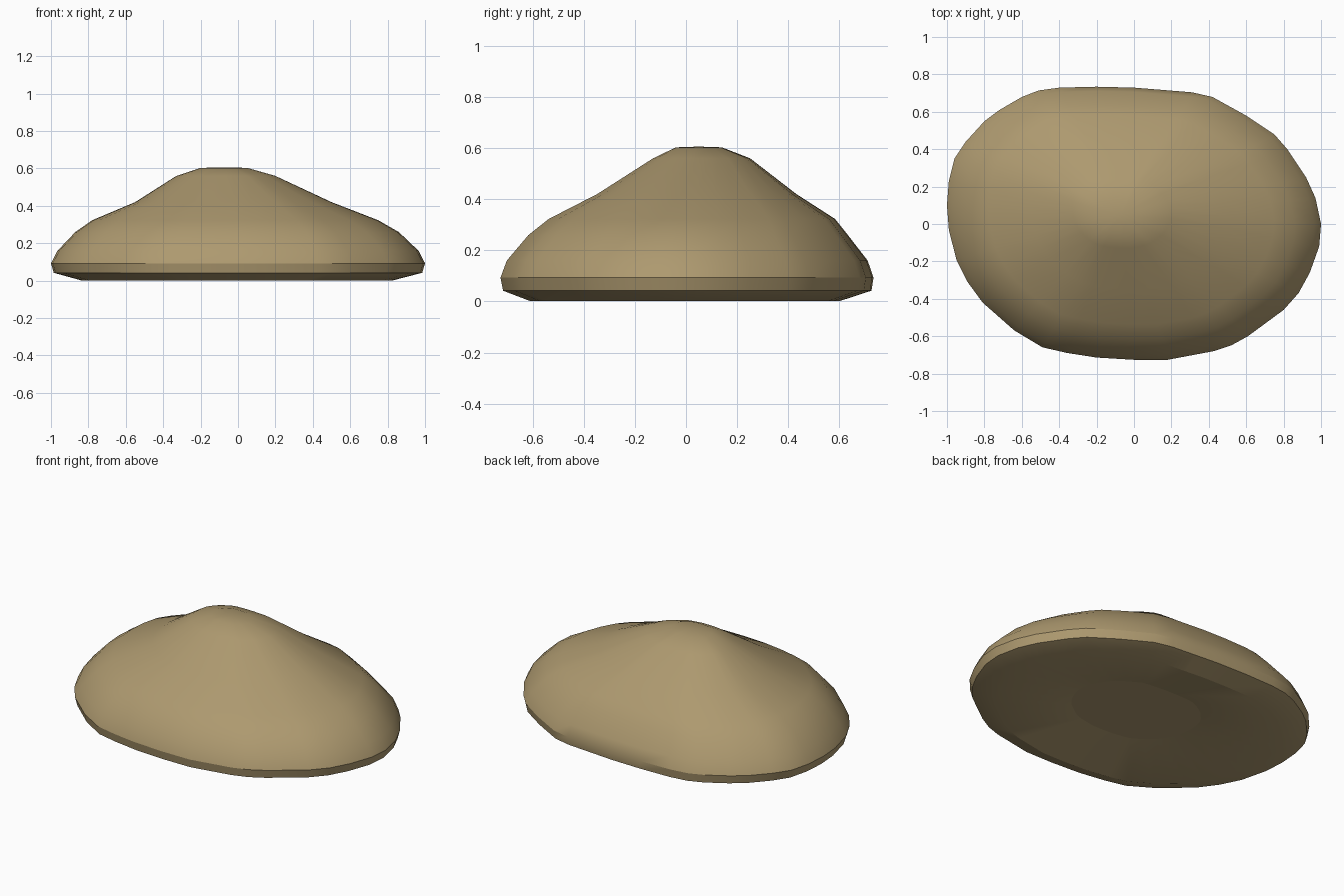
import bpy, bmesh, math

if "Cube" in bpy.data.objects:
    bpy.data.objects.remove(bpy.data.objects["Cube"])

# Plan outline at the widest height, counter-clockwise from +x
OUTLINE = [(1.0, 0.0), (.97, .14), (.92, .25), (.82, .40), (.75, .48), (.60, .58),
           (.42, .68), (.31, .705), (.15, .718), (0, .73), (-.2, .735), (-.4, .73),
           (-.51, .715), (-.6, .68), (-.72, .61), (-.8, .55), (-.9, .44), (-.96, .35),
           (-.99, .23), (-1.0, .1), (-.99, -.03), (-.95, -.19), (-.89, -.31),
           (-.81, -.42), (-.64, -.57), (-.49, -.66), (-.36, -.69), (-.2, -.715),
           (0, -.727), (.18, -.727), (.43, -.68), (.52, -.65), (.61, -.6),
           (.8, -.46), (.88, -.37), (.94, -.26), (.99, -.12)]

# Height, x range and y range of each contour, from the hollow base to the top
RINGS = [(.06, -.38, .38, -.28, .28),
         (.002, -.84, .83, -.615, .60),
         (.042, -.985, .985, -.72, .722),
         (.093, -1.0, 1.0, -.73, .73),
         (.16, -.965, .965, -.705, .707),
         (.26, -.87, .86, -.62, .63),
         (.323, -.78, .75, -.54, .58),
         (.42, -.55, .50, -.35, .43),
         (.56, -.33, .20, -.13, .25),
         (.603, -.20, .05, -.04, .14)]

# One earthy colour
mat = bpy.data.materials.new("sandy brown")
mat.diffuse_color = (0.42, 0.32, 0.16, 1)
mat.use_nodes = True
mat.node_tree.nodes["Principled BSDF"].inputs["Base Color"].default_value = mat.diffuse_color

# Mound: lofted contours
bm = bmesh.new()
loops = []
for z, x0, x1, y0, y1 in RINGS:
    cx, cy, sx, sy = (x0 + x1) / 2, (y0 + y1) / 2, (x1 - x0) / 2, (y1 - y0) / 1.462
    loops.append([bm.verts.new((cx + x * sx, cy + y * sy, z)) for x, y in OUTLINE])
n = len(OUTLINE)
for low, high in zip(loops, loops[1:]):
    for i in range(n):
        j = (i + 1) % n
        bm.faces.new((low[i], low[j], high[j], high[i]))

# Flat disc in the hollow base and gently domed summit
bm.faces.new(loops[0][::-1])
summit = bm.verts.new((-.07, .05, .606))
for i in range(n):
    bm.faces.new((loops[-1][i], loops[-1][(i + 1) % n], summit))
bmesh.ops.recalc_face_normals(bm, faces=bm.faces[:])

mesh = bpy.data.meshes.new("rock_mound")
bm.to_mesh(mesh)
bm.free()
mesh.materials.append(mat)
mound = bpy.data.objects.new("rock_mound", mesh)
bpy.context.collection.objects.link(mound)
bpy.context.view_layer.objects.active = mound
mound.select_set(True)
bpy.ops.object.shade_smooth_by_angle(angle=math.radians(28))
for p in mesh.polygons:
    if len(p.vertices) > 4:
        p.use_smooth = False
